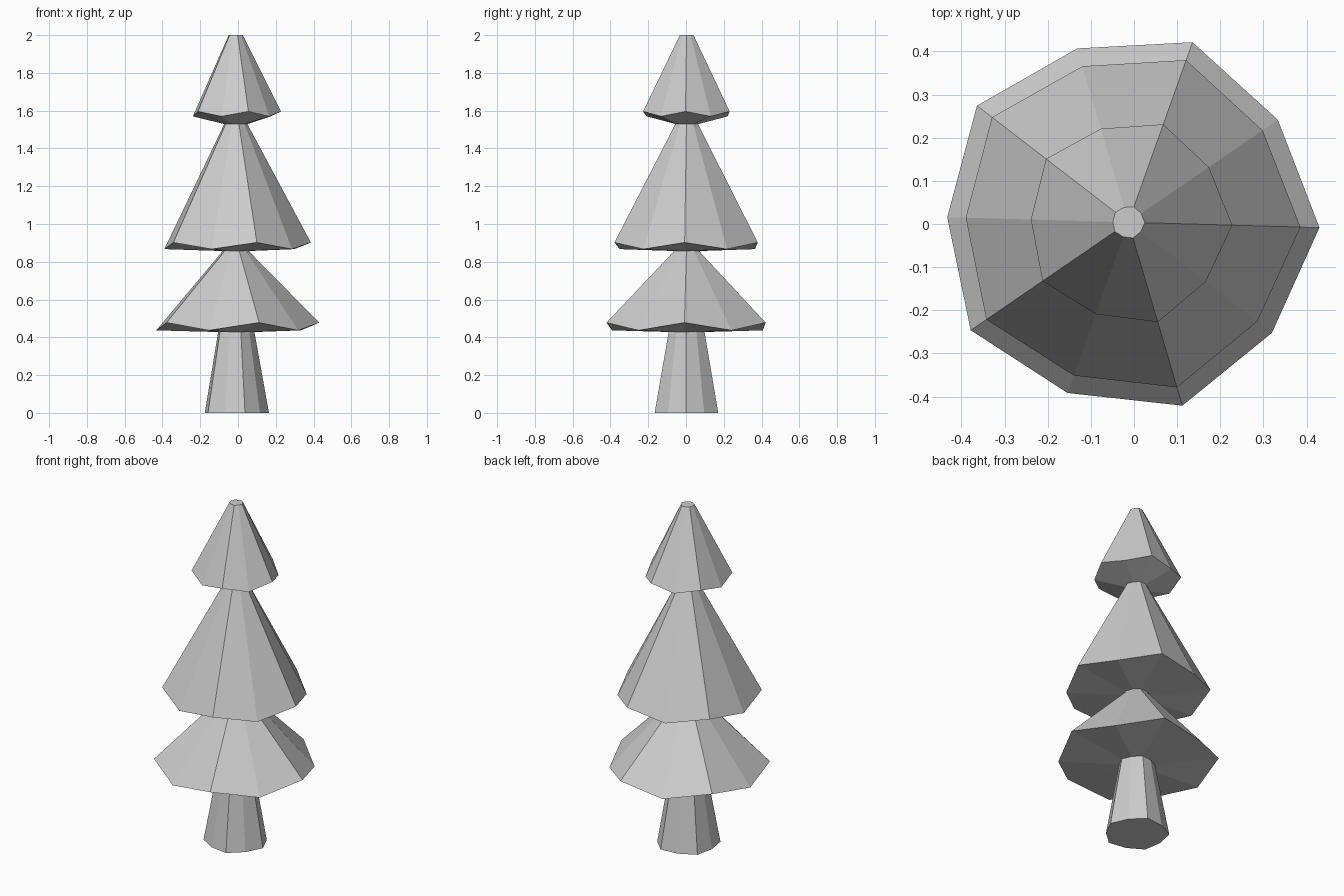
import bpy, bmesh
from math import sin, cos, radians

if "Cube" in bpy.data.objects:
    bpy.data.objects.remove(bpy.data.objects["Cube"])

SIDES, START = 10, -1.6      # ten-sided rings, slightly rotated
CX, CY = -0.013, 0.004       # trunk axis

# Profile rings: (even radius, even z, odd radius, odd z); rims zigzag
PROFILE = [
    # trunk
    (0.177, 0.0, 0.163, 0.0),
    (0.10, 0.428, 0.092, 0.428),
    # lower branches
    (0.443, 0.478, 0.420, 0.437),
    (0.076, 0.850, 0.074, 0.850),
    (0.074, 0.857, 0.072, 0.857),
    # middle branches
    (0.399, 0.902, 0.377, 0.867),
    (0.072, 1.512, 0.068, 1.512),
    (0.064, 1.529, 0.060, 1.529),
    # upper branches and cut tip
    (0.241, 1.596, 0.226, 1.570),
    (0.038, 2.0, 0.036, 2.0),
]


def ring(bm, spec):
    verts = []
    for i in range(SIDES):
        r, z = spec[:2] if i % 2 == 0 else spec[2:]
        a = radians(START + 360 * i / SIDES)
        verts.append(bm.verts.new((CX + r * cos(a), CY + r * sin(a), z)))
    return verts


# One continuous faceted surface from the trunk to the tip
bm = bmesh.new()
rings = [ring(bm, s) for s in PROFILE]
for low, high in zip(rings, rings[1:]):
    for i in range(SIDES):
        j = (i + 1) % SIDES
        bm.faces.new((low[i], low[j], high[j], high[i]))
bm.faces.new(rings[0][::-1])
bm.faces.new(rings[-1])
bmesh.ops.recalc_face_normals(bm, faces=bm.faces)
mesh = bpy.data.meshes.new("pine_tree")
bm.to_mesh(mesh)
bm.free()
tree = bpy.data.objects.new("pine_tree", mesh)
bpy.context.collection.objects.link(tree)
